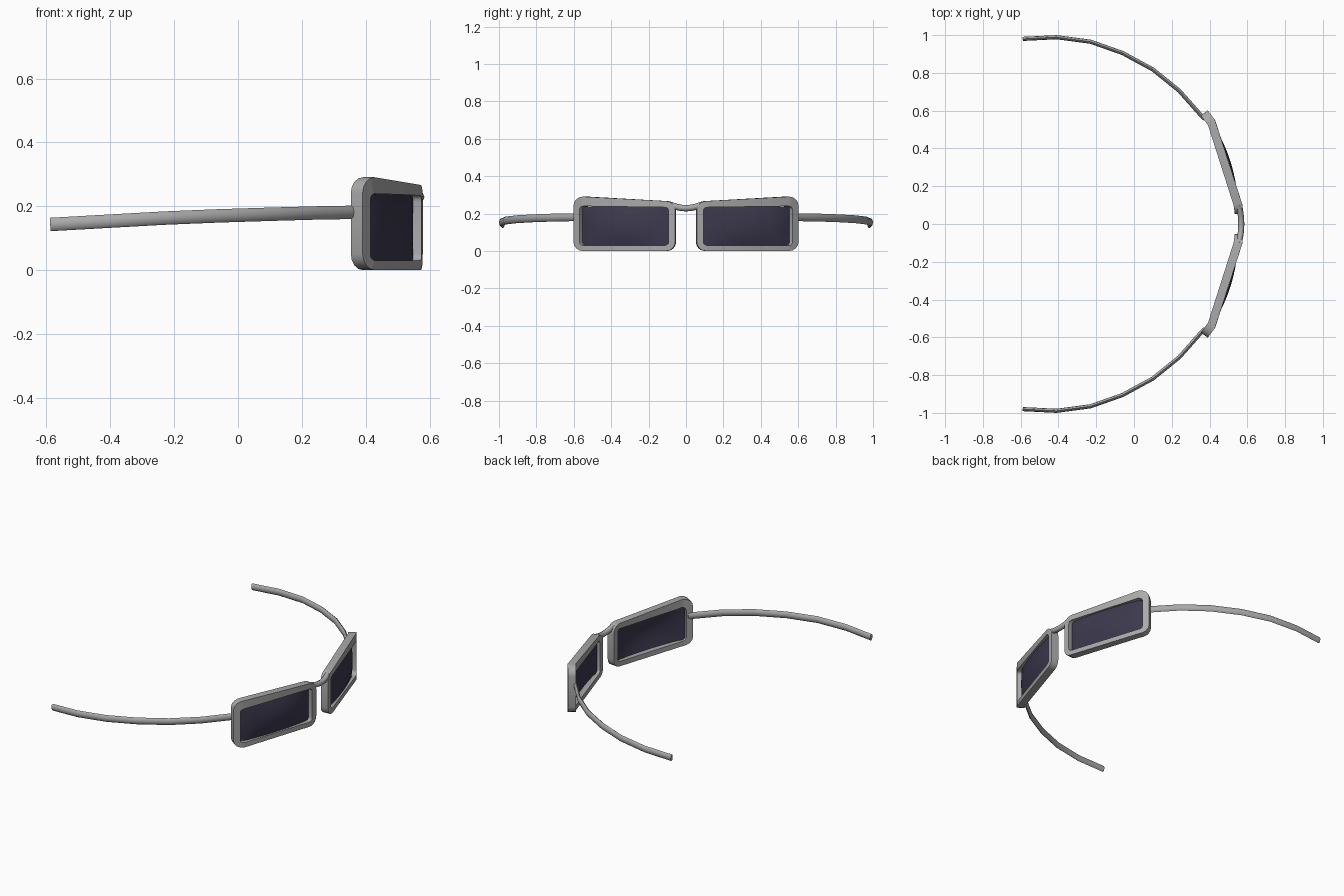
import bpy, bmesh, math
from mathutils import Vector

if "Cube" in bpy.data.objects:
    bpy.data.objects.remove(bpy.data.objects["Cube"])


def material(name, rgb):
    m = bpy.data.materials.new(name)
    m.diffuse_color = (*rgb, 1)
    m.use_nodes = True
    m.node_tree.nodes["Principled BSDF"].inputs["Base Color"].default_value = m.diffuse_color
    return m


GREY = material("grey frame", (0.40, 0.40, 0.40))
TINT = material("dark violet lens", (0.045, 0.04, 0.075))


def finish(name, bm, mat, mirror=True, angle=30):
    bmesh.ops.recalc_face_normals(bm, faces=bm.faces)
    me = bpy.data.meshes.new(name)
    bm.to_mesh(me)
    bm.free()
    ob = bpy.data.objects.new(name, me)
    bpy.context.collection.objects.link(ob)
    me.materials.append(mat)
    if mirror:
        mod = ob.modifiers.new("Mirror", 'MIRROR')
        mod.use_axis = (False, True, False)
        mod.use_mirror_merge = False
    bpy.ops.object.select_all(action='DESELECT')
    ob.select_set(True)
    bpy.context.view_layer.objects.active = ob
    bpy.ops.object.shade_smooth_by_angle(angle=math.radians(angle))
    return ob


# Wrap line of the front seen from above, as (x, y)
WRAP = [Vector(p) for p in ((0.556, 0.055), (0.551, 0.10), (0.412, 0.535), (0.372, 0.588))]


def wrap(y, z, depth):
    """Point on the wrap line at y, pushed forward by depth."""
    def normal(i):
        d = WRAP[i + 1] - WRAP[i]
        return Vector((d.y, -d.x)).normalized()
    i = 0 if y < WRAP[1].y else 1 if y <= WRAP[2].y else 2
    t = (y - WRAP[i].y) / (WRAP[i + 1].y - WRAP[i].y)
    p = WRAP[i].lerp(WRAP[i + 1], t)
    n = normal(i)
    if i == 1:  # blend normals close to the bends
        if t < 0.1:
            n = normal(0).lerp(n, 0.5 + t * 5)
        elif t > 0.9:
            n = n.lerp(normal(2), (t - 0.9) * 5)
    p = p + n * depth
    return Vector((p.x, p.y, z))


def rounded(y0, y1, z0, z_in, z_out, r, seg=4):
    """Rounded outline whose top edge slopes from z_in to z_out."""
    pts = []
    corners = ((y1 - r, z_out - r, 0), (y0 + r, z_in - r, 90),
               (y0 + r, z0 + r, 180), (y1 - r, z0 + r, 270))
    for cy, cz, a in corners:
        for k in range(seg + 1):
            ang = math.radians(a + 90 * k / seg)
            pts.append((cy + r * math.cos(ang), cz + r * math.sin(ang)))
    return pts


# Rims: outer and inner outlines joined into a closed band
outer = rounded(0.055, 0.588, 0.0, 0.267, 0.291, 0.05)
inner = rounded(0.090, 0.556, 0.03, 0.234, 0.24, 0.02)
bm = bmesh.new()
loops = [[bm.verts.new(wrap(y, z, d)) for y, z in line]
         for line, d in ((outer, -0.023), (outer, 0.023), (inner, 0.023), (inner, -0.023))]
n = len(outer)
for a in range(4):
    A, B = loops[a], loops[(a + 1) % 4]
    for k in range(n):
        bm.faces.new((A[k], A[(k + 1) % n], B[(k + 1) % n], B[k]))
finish("rim", bm, GREY)

# Lenses: domed sheets set in the rims
bm = bmesh.new()
NY, NZ = 10, 6
grid = []
for i in range(NY + 1):
    u = i / NY
    row = []
    for j in range(NZ + 1):
        v = j / NZ
        bulge = 0.036 * (1 - (2 * u - 1) ** 2) * (1 - 0.6 * (2 * v - 1) ** 2)
        row.append(bm.verts.new(wrap(0.087 + 0.472 * u, 0.027 + 0.211 * v, -0.004 + bulge)))
    grid.append(row)
for i in range(NY):
    for j in range(NZ):
        bm.faces.new((grid[i][j], grid[i + 1][j], grid[i + 1][j + 1], grid[i][j + 1]))
finish("lens", bm, TINT)


def sweep(name, path, half_w, half_h, sides, mirror):
    """Oval bar along a path, upright in z."""
    path = [Vector(p) for p in path]
    bm = bmesh.new()
    rings = []
    for i, p in enumerate(path):
        t = (path[min(i + 1, len(path) - 1)] - path[max(i - 1, 0)]).normalized()
        side = t.cross(Vector((0, 0, 1))).normalized()
        up = side.cross(t)
        rings.append([bm.verts.new(p + side * half_w * math.cos(2 * math.pi * k / sides)
                                   + up * half_h * math.sin(2 * math.pi * k / sides))
                      for k in range(sides)])
    for A, B in zip(rings, rings[1:]):
        for k in range(sides):
            bm.faces.new((A[k], A[(k + 1) % sides], B[(k + 1) % sides], B[k]))
    bm.faces.new(rings[0])
    bm.faces.new(rings[-1])
    finish(name, bm, GREY, mirror, 50)


# Temples
sweep("temple", [(0.375, 0.555, 0.181), (0.355, 0.575, 0.181), (0.24, 0.705, 0.179),
                 (0.10, 0.818, 0.175), (-0.06, 0.905, 0.170), (-0.23, 0.965, 0.163),
                 (-0.41, 0.989, 0.153), (-0.588, 0.980, 0.143)], 0.011, 0.021, 8, True)

# Nose bridge
sweep("bridge", [(0.568 - 1.3 * y * y, y, 0.229 + 0.022 * min(1, (y / 0.09) ** 2))
                 for y in (-0.10, -0.075, -0.05, -0.025, 0, 0.025, 0.05, 0.075, 0.10)],
      0.016, 0.017, 8, False)
